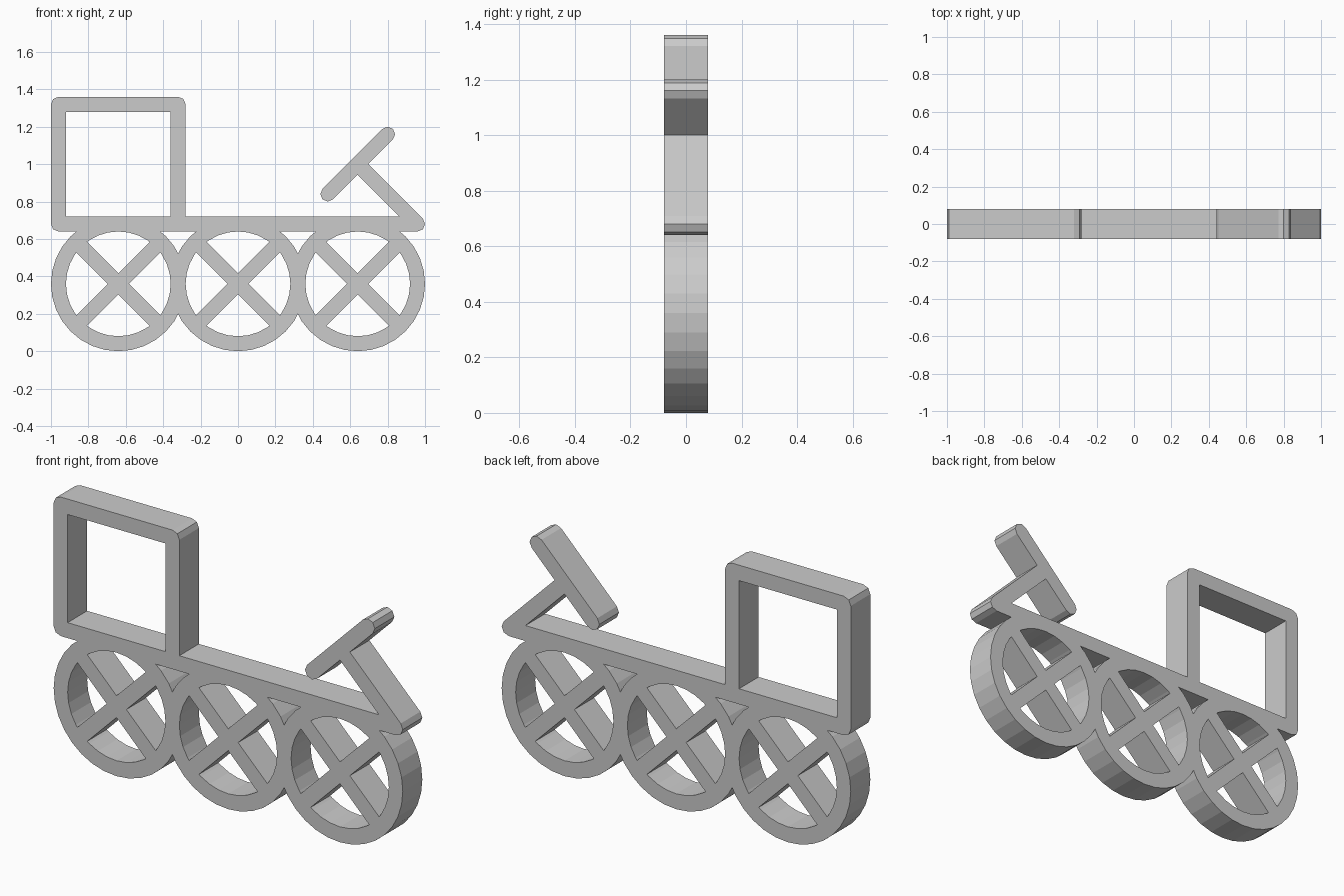
import bpy, bmesh
from math import sin, cos, pi, atan2, asin, radians
from mathutils import Vector

cube = bpy.data.objects.get("Cube")
if cube:
    bpy.data.objects.remove(cube, do_unlink=True)

DEPTH = 0.16      # thickness of the whole toy
R = 0.04          # half width of every bar
UNIT = 0.32       # layout spacing
WHEEL_R = 0.36
DECK_Z = 0.68

grey = bpy.data.materials.new("plain_grey")
grey.use_nodes = True
colour = (0.6, 0.6, 0.6, 1)
grey.diffuse_color = colour
grey.node_tree.nodes["Principled BSDF"].inputs["Base Color"].default_value = colour


def arc(cx, cz, r, start, end, steps):
    """Points along an arc, angles in radians."""
    return [(cx + r * cos(start + (end - start) * i / steps),
             cz + r * sin(start + (end - start) * i / steps)) for i in range(steps + 1)]


def plate(name, *loops):
    """Flat plate: first loop is the outline, the others are holes."""
    bm = bmesh.new()
    for loop in loops:
        vs = [bm.verts.new((x, -DEPTH / 2, z)) for x, z in loop]
        for a, b in zip(vs, vs[1:] + vs[:1]):
            bm.edges.new((a, b))
    bmesh.ops.triangle_fill(bm, use_beauty=True, edges=bm.edges[:], normal=(0, -1, 0))
    out = bmesh.ops.extrude_face_region(bm, geom=bm.faces[:], use_keep_orig=True)
    moved = [g for g in out["geom"] if isinstance(g, bmesh.types.BMVert)]
    bmesh.ops.translate(bm, verts=moved, vec=(0, DEPTH, 0))
    bmesh.ops.recalc_face_normals(bm, faces=bm.faces[:])
    mesh = bpy.data.meshes.new(name)
    bm.to_mesh(mesh)
    bm.free()
    mesh.materials.append(grey)
    obj = bpy.data.objects.new(name, mesh)
    bpy.context.collection.objects.link(obj)
    return obj


def bar(name, a, b):
    """Round-ended bar between two points."""
    t = atan2(b[1] - a[1], b[0] - a[0])
    return plate(name, arc(*b, R, t - pi / 2, t + pi / 2, 4) + arc(*a, R, t + pi / 2, t + 3 * pi / 2, 4))


def wheel(name, cx):
    """Rim with two crossed spokes, cut as four sector openings."""
    cz, inner = WHEEL_R, WHEEL_R - 2 * R
    rim = arc(cx, cz, WHEEL_R, 0, 2 * pi, 32)[:-1]
    edge = pi / 4 - asin(R / inner)
    step = radians(11.25)
    angles = [-edge] + [i * step for i in range(-3, 4)] + [edge]
    holes = []
    for q in range(4):
        turn = q * pi / 2
        tip = R * 2 ** 0.5
        holes.append([(cx + tip * cos(turn), cz + tip * sin(turn))] +
                     [(cx + inner * cos(turn + a), cz + inner * sin(turn + a)) for a in angles])
    return plate(name, rim, *holes)


# Wheels
for name, k in (("rear_wheel", -2), ("middle_wheel", 0), ("front_wheel", 2)):
    wheel(name, k * UNIT)

# Deck bar running along the wheel tops
bar("deck", (-3 * UNIT, DECK_Z), (3 * UNIT, DECK_Z))

# Cab: square frame with rounded outer corners
x0, x1, z0, z1 = -3 * UNIT, -UNIT, DECK_Z, DECK_Z + 2 * UNIT
outline = []
for i, (x, z) in enumerate(((x1, z1), (x0, z1), (x0, z0), (x1, z0))):
    outline += arc(x, z, R, i * pi / 2, (i + 1) * pi / 2, 2)
window = [(x0 + R, z0 + R), (x1 - R, z0 + R), (x1 - R, z1 - R), (x0 + R, z1 - R)]
plate("cab_frame", outline, window)

# Slanted post and its crossbar
post_top = Vector((2 * UNIT, DECK_Z + UNIT))
half = Vector((UNIT / 2, UNIT / 2))
bar("post", (3 * UNIT, DECK_Z), tuple(post_top))
bar("crossbar", tuple(post_top - half), tuple(post_top + half))
